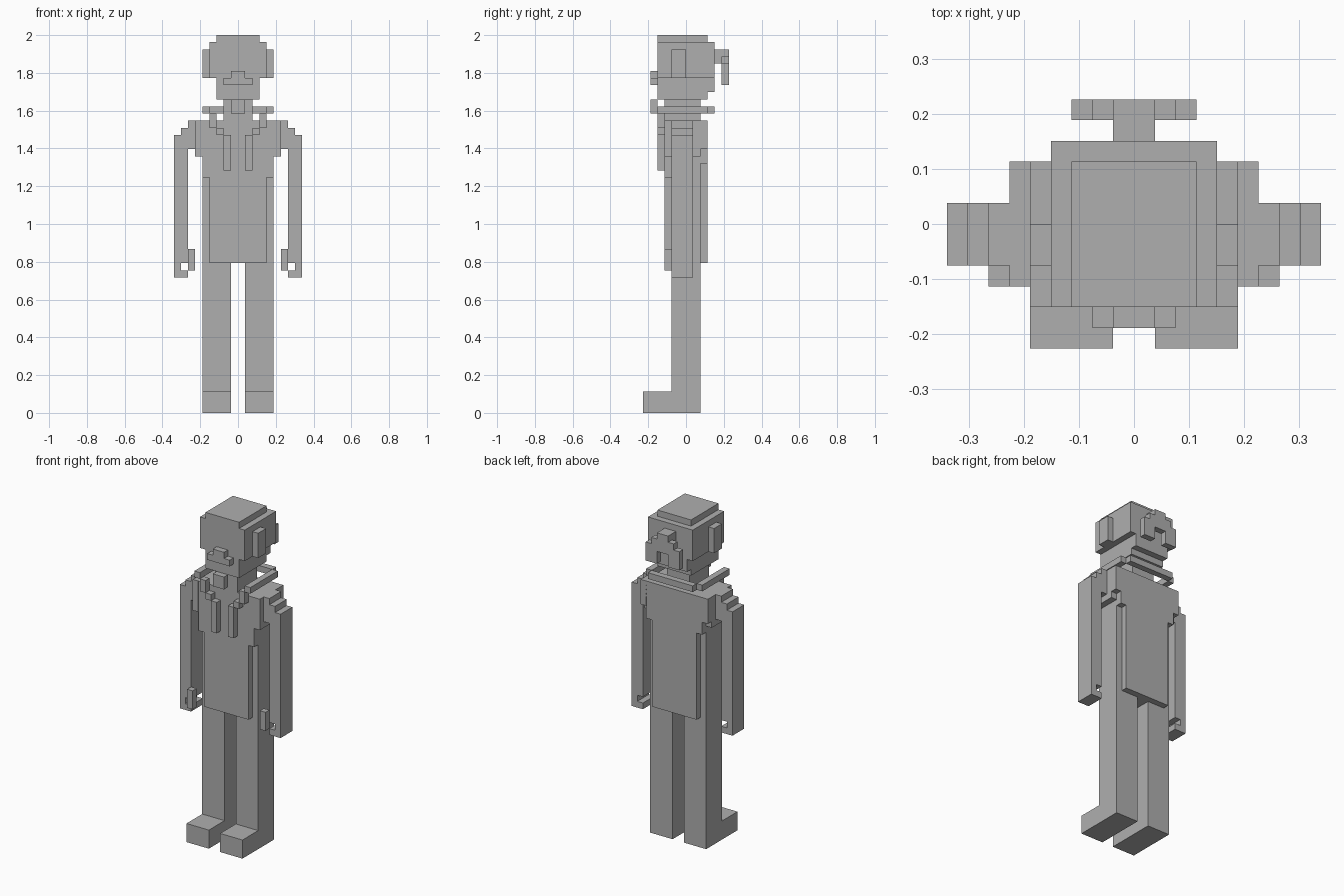
import bpy, bmesh

if "Cube" in bpy.data.objects:
    bpy.data.objects.remove(bpy.data.objects["Cube"])

U = 2 / 53  # one block of the grid

gray = bpy.data.materials.new("plain_gray")
gray.diffuse_color = (0.43, 0.43, 0.43, 1)
gray.use_nodes = True
gray.node_tree.nodes["Principled BSDF"].inputs["Base Color"].default_value = gray.diffuse_color


def part(name, boxes, mirror=False):
    """Boxes are (x0, x1, y0, y1, z0, z1) in grid blocks."""
    bm = bmesh.new()
    for x0, x1, y0, y1, z0, z1 in boxes:
        cube = bmesh.ops.create_cube(bm, size=1)
        for v in cube["verts"]:
            v.co = ((x1 if v.co.x > 0 else x0) * U,
                    (y1 if v.co.y > 0 else y0) * U,
                    (z1 if v.co.z > 0 else z0) * U)
    mesh = bpy.data.meshes.new(name)
    bm.to_mesh(mesh)
    bm.free()
    mesh.materials.append(gray)
    ob = bpy.data.objects.new(name, mesh)
    bpy.context.collection.objects.link(ob)
    if mirror:
        mod = ob.modifiers.new("mirror", "MIRROR")
        mod.use_mirror_merge = False
    return ob


# Legs and feet
part("legs", [(1, 5, -2, 2, 0, 21)], True)
part("feet", [(1, 5, -6, -2, 0, 3)], True)

# Torso: full width core, narrower jacket panels front and back
part("torso", [(-5, 5, -2, 2, 21, 41)])
part("front_panel", [(-4, 4, -3, -2, 21, 33), (-5, 5, -3, -2, 33, 41)])
part("back_panel", [(-4, 4, 2, 3, 21, 35), (-5, 5, 2, 3, 35, 41)])

# Shoulders stepping down into the arms
part("shoulders", [(5, 6, -3, 2, 36, 41), (5, 6, 2, 3, 37, 41),
                   (6, 7, -2, 1, 37, 41), (7, 8, -2, 1, 37, 40)], True)
part("arms", [(7, 8, -2, 1, 21, 37), (8, 9, -2, 1, 19, 39)], True)
part("hands", [(7, 8, -2, 1, 19, 20)], True)
part("thumbs", [(6, 7, -3, -2, 20, 23)], True)

# Scarf: collar bars, stepped lapels, hanging ends and knot
part("collar_sides", [(4, 5, -4, 3, 42, 43)], True)
part("collar_back", [(-4, 4, 3, 4, 42, 43)])
part("lapels", [(3, 4, -4, -3, 40, 42), (2, 3, -4, -3, 39, 40),
                (1, 2, -4, -3, 34, 39)], True)
part("knot", [(-1, 1, -5, -4, 42, 44)])

# Neck and head
part("neck", [(-2, 2, -3, 2, 41, 44)])
part("head", [(-3, 3, -4, 3, 44, 47), (-3, 3, 3, 4, 45, 47),
              (-4, 4, -4, 4, 47, 52), (-3, 3, -4, 3, 52, 53)])
part("ears", [(4, 5, -2, 0, 47, 51)], True)
part("nose", [(-2, 2, -5, -4, 46, 47), (-1, 1, -5, -4, 47, 48)])

# Tied hair at the back
part("hair_tie", [(-1, 1, 4, 5, 49, 51)])
part("hair_bow", [(-1, 1, 5, 6, 48, 51)])
part("hair_ends", [(1, 2, 5, 6, 46, 50), (2, 3, 5, 6, 46, 49)], True)
